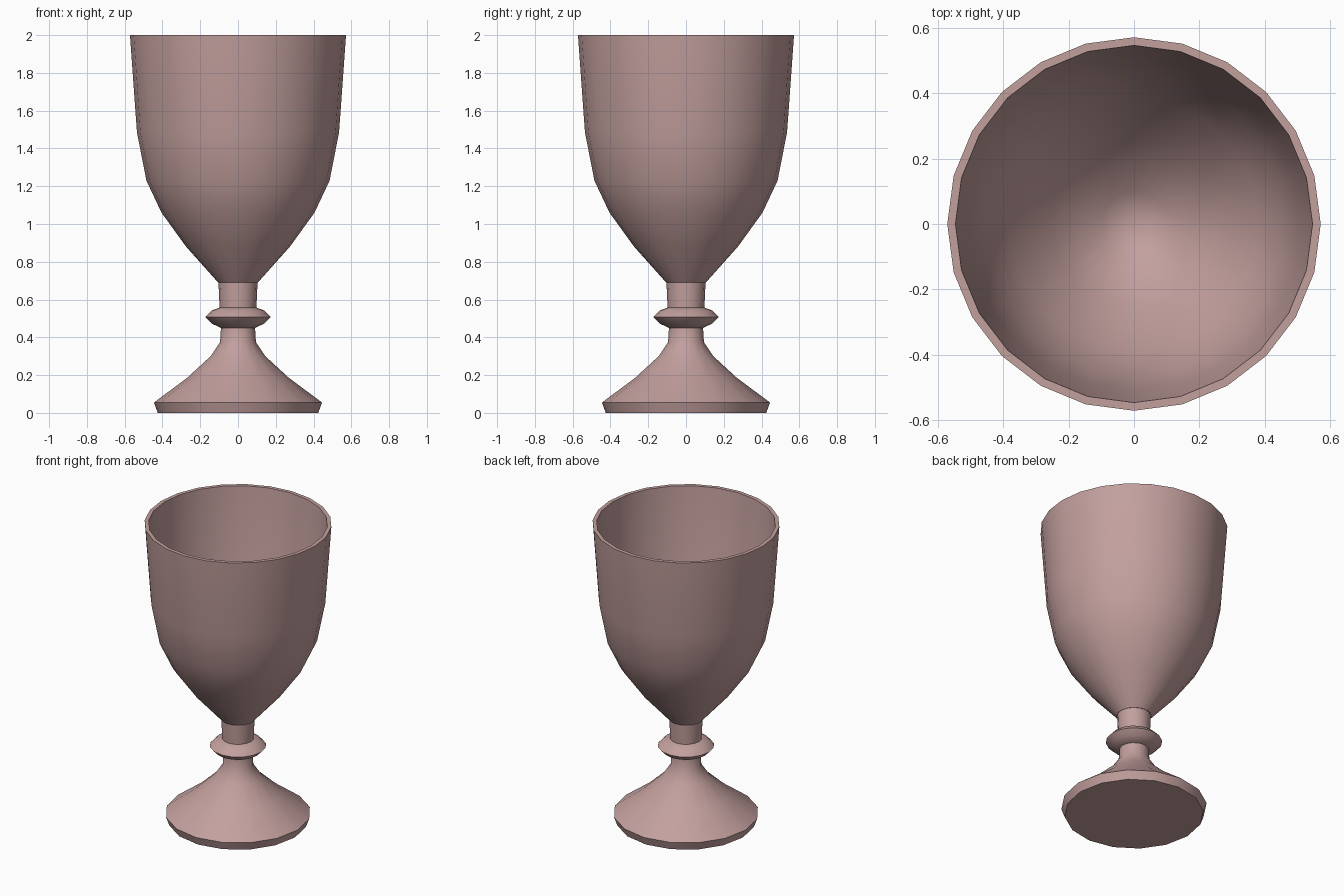
import bpy, bmesh
from math import cos, sin, tau, radians

if "Cube" in bpy.data.objects:
    bpy.data.objects.remove(bpy.data.objects["Cube"])

mat = bpy.data.materials.new("rose_clay")
mat.diffuse_color = (0.54, 0.35, 0.34, 1)
mat.use_nodes = True
mat.node_tree.nodes["Principled BSDF"].inputs["Base Color"].default_value = mat.diffuse_color


def lathe(name, profile, sides, crease=30):
    """Turn a list of (radius, z) points about z; radius 0 makes a pole."""
    bm = bmesh.new()
    rings = []
    for r, z in profile:
        n = sides if r > 0 else 1
        rings.append([bm.verts.new((r * cos(tau * i / sides), r * sin(tau * i / sides), z))
                      for i in range(n)])
    for a, b in zip(rings, rings[1:]):
        for i in range(sides):
            j = (i + 1) % sides
            if len(b) == 1:
                bm.faces.new((a[i], a[j], b[0]))
            else:
                bm.faces.new((a[i], a[j], b[j], b[i]))
    # flat caps on open ends
    for ring in (rings[0], rings[-1]):
        if len(ring) > 1:
            bm.faces.new(ring)
    bmesh.ops.recalc_face_normals(bm, faces=bm.faces)
    mesh = bpy.data.meshes.new(name)
    bm.to_mesh(mesh)
    bm.free()
    mesh.materials.append(mat)
    ob = bpy.data.objects.new(name, mesh)
    bpy.context.collection.objects.link(ob)
    bpy.ops.object.select_all(action='DESELECT')
    ob.select_set(True)
    bpy.context.view_layer.objects.active = ob
    bpy.ops.object.shade_smooth_by_angle(angle=radians(crease))
    return ob


# flared foot
lathe("foot", [(0.425, 0), (0.445, 0.055), (0.27, 0.185), (0.145, 0.30),
               (0.095, 0.375), (0.09, 0.455)], 16, 40)

# ring on the stem
lathe("stem_ring", [(0.09, 0.45), (0.14, 0.473), (0.173, 0.507),
                    (0.14, 0.542), (0.09, 0.56)], 16, 50)

# short neck under the bowl
lathe("stem_neck", [(0.097, 0.55), (0.104, 0.70)], 16, 40)

# hollow bowl: outside wall, rim, inside wall
lathe("bowl", [(0.105, 0.69), (0.275, 0.88), (0.405, 1.06), (0.485, 1.23),
               (0.535, 1.485), (0.572, 2.0),
               (0.547, 2.0), (0.51, 1.49), (0.462, 1.24), (0.385, 1.08),
               (0.258, 0.905), (0.10, 0.745), (0, 0.715)], 24, 40)
